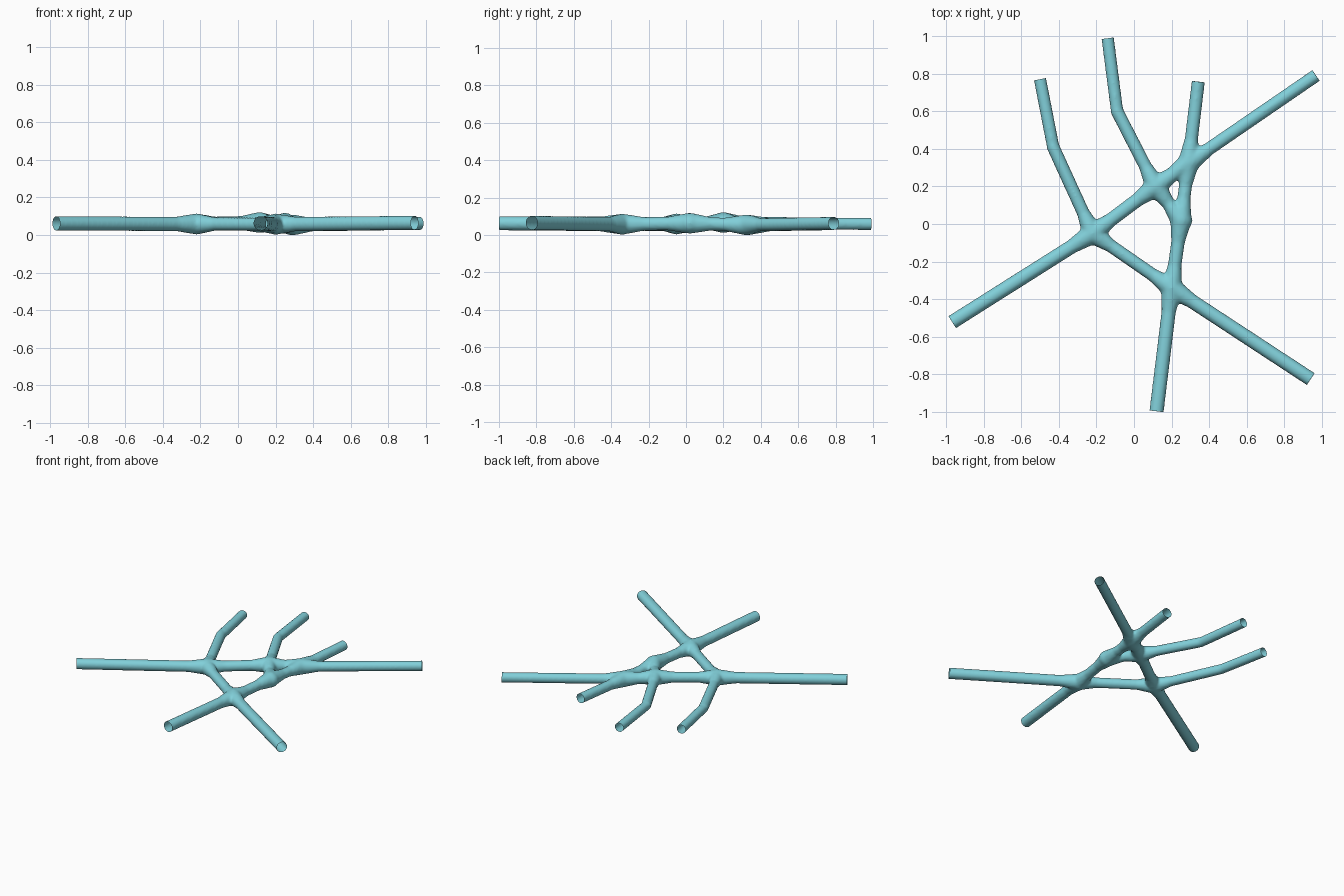
import bpy, bmesh
from mathutils import Vector, Matrix

if "Cube" in bpy.data.objects:
    bpy.data.objects.remove(bpy.data.objects["Cube"])

SHRINK = 0.0015  # makes up for the smoothing pass

# joints of the network and the outer ends of the tubes
A = Vector((-0.22, -0.05, 0.065))
B = Vector((0.115, 0.20, 0.073))
C = Vector((0.29, 0.325, 0.06))
D = Vector((0.25, 0.02, 0.069))
E = Vector((0.20, -0.34, 0.064))
BEND_1 = Vector((-0.43, 0.41, 0.067))
BEND_2 = Vector((-0.09, 0.60, 0.067))

# (start joint, end point, radius) of open-ended arms
arms = [
    (A, Vector((-0.967, -0.522, 0.068)), 0.037),
    (C, Vector((0.968, 0.79, 0.068)), 0.034),
    (E, Vector((0.94, -0.825, 0.071)), 0.037),
    (E, Vector((0.12, -0.996, 0.069)), 0.037),
    (C, Vector((0.342, 0.757, 0.066)), 0.034),
    (BEND_1, Vector((-0.50, 0.77, 0.066)), 0.032),
    (BEND_2, Vector((-0.14, 0.988, 0.066)), 0.032),
]
# (joint, joint, radius) of inner links
links = [(A, B, 0.036), (B, C, 0.036), (C, D, 0.034), (D, E, 0.035), (A, E, 0.034),
         (B, D, 0.032), (A, BEND_1, 0.033), (B, BEND_2, 0.033)]

bm = bmesh.new()


def cone(a, b, ra, rb):
    d = b - a
    m = Matrix.Translation((a + b) / 2) @ d.to_track_quat('Z', 'Y').to_matrix().to_4x4()
    bmesh.ops.create_cone(bm, cap_ends=True, segments=20, radius1=ra + SHRINK,
                          radius2=rb + SHRINK, depth=d.length, matrix=m)


def ball(p, rx, rz):
    bmesh.ops.create_uvsphere(bm, u_segments=20, v_segments=12, radius=1,
                              matrix=Matrix.Translation(p) @ Matrix.Diagonal((rx, rx, rz, 1)))


# tubes, with a flare wherever they leave a joint
joints = [A, B, C, D, E]
for a, b, r in links:
    cone(a, b, r, r)
    d = (b - a).normalized()
    for p, s in ((a, 1), (b, -1)):
        if p in joints:
            cone(p, p + d * s * 0.12, 0.055, r)
for a, b, r in arms:
    d = (b - a).normalized()
    cone(a, b + d * 0.04, r, r)
    if a in joints:
        cone(a, a + d * 0.13, 0.055, r)

# swollen joints and rounded bends
for p in joints:
    ball(p, 0.061, 0.054)
for p in (BEND_1, BEND_2):
    ball(p, 0.0345, 0.0345)

raw = bpy.data.meshes.new("tube_network_raw")
bm.to_mesh(raw)
bm.free()
obj = bpy.data.objects.new("tube_network", raw)
bpy.context.collection.objects.link(obj)

# fuse everything into one smooth skin
rm = obj.modifiers.new("fuse", 'REMESH')
rm.mode = 'VOXEL'
rm.voxel_size = 0.01
sm = obj.modifiers.new("soften", 'SMOOTH')
sm.factor = 0.5
sm.iterations = 4
deps = bpy.context.evaluated_depsgraph_get()
skin = bpy.data.meshes.new_from_object(obj.evaluated_get(deps))
obj.modifiers.clear()

# cut the arms square so that their ends are open
bm = bmesh.new()
bm.from_mesh(skin)
for a, b, r in arms:
    d = (b - a).normalized()
    faces = [f for f in bm.faces if (f.calc_center_median() - b).length < 0.1]
    geom = set(faces)
    for f in faces:
        geom.update(f.edges)
        geom.update(f.verts)
    bmesh.ops.bisect_plane(bm, geom=list(geom), plane_co=b, plane_no=d, clear_outer=True)

# rest on the ground
low = min(v.co.z for v in bm.verts)
for v in bm.verts:
    v.co.z -= low
for f in bm.faces:
    f.smooth = True
bm.to_mesh(skin)
bm.free()
obj.data = skin
skin.name = "tube_network"

mat = bpy.data.materials.new("pale turquoise")
mat.diffuse_color = (0.22, 0.63, 0.70, 1)
mat.use_nodes = True
mat.node_tree.nodes["Principled BSDF"].inputs["Base Color"].default_value = mat.diffuse_color
skin.materials.clear()
skin.materials.append(mat)
